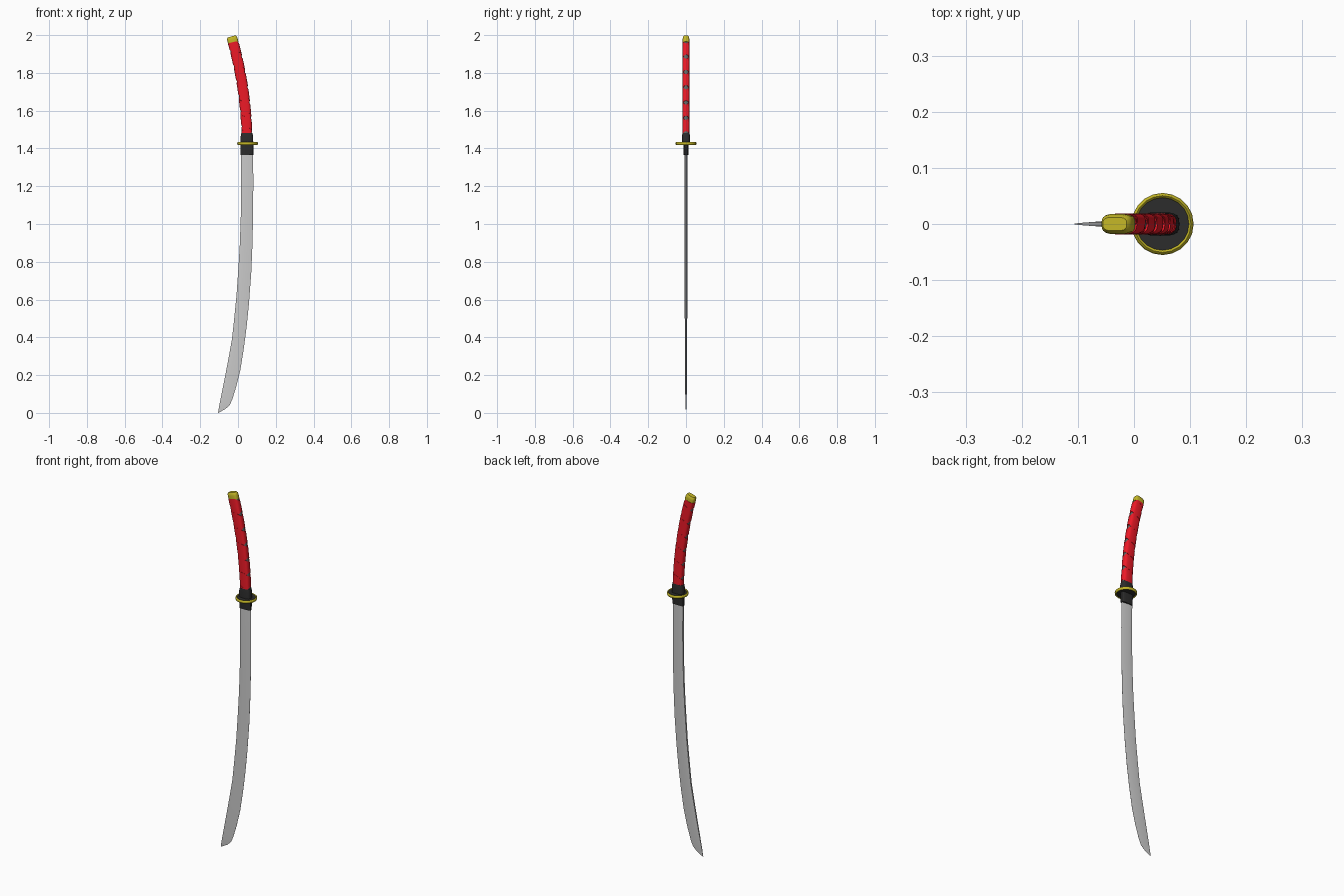
import bpy, bmesh, math
from mathutils import Vector

if "Cube" in bpy.data.objects:
    bpy.data.objects.remove(bpy.data.objects["Cube"])


def material(name, rgb):
    m = bpy.data.materials.new(name)
    m.diffuse_color = (*rgb, 1)
    m.use_nodes = True
    m.node_tree.nodes["Principled BSDF"].inputs["Base Color"].default_value = m.diffuse_color
    return m


gold = material("gold", (0.55, 0.47, 0.02))
black = material("black", (0.025, 0.025, 0.025))
red = material("red", (0.85, 0.01, 0.02))
dark_grey = material("dark_grey", (0.13, 0.14, 0.14))


def loft(name, rings, mat=None, closed=False, angle=35):
    """Skin a list of equal-length point rings; caps the ends unless closed."""
    bm = bmesh.new()
    vs = [[bm.verts.new(p) for p in r] for r in rings]
    n = len(vs[0])
    pairs = list(zip(vs, vs[1:]))
    if closed:
        pairs.append((vs[-1], vs[0]))
    for a, b in pairs:
        for i in range(n):
            j = (i + 1) % n
            bm.faces.new((a[i], a[j], b[j], b[i]))
    if not closed:
        bm.faces.new(vs[0][::-1])
        bm.faces.new(vs[-1])
    bmesh.ops.remove_doubles(bm, verts=bm.verts, dist=1e-5)
    bmesh.ops.recalc_face_normals(bm, faces=bm.faces)
    me = bpy.data.meshes.new(name)
    bm.to_mesh(me)
    bm.free()
    ob = bpy.data.objects.new(name, me)
    bpy.context.collection.objects.link(ob)
    if mat:
        me.materials.append(mat)
    bpy.ops.object.select_all(action='DESELECT')
    bpy.context.view_layer.objects.active = ob
    ob.select_set(True)
    bpy.ops.object.shade_smooth_by_angle(angle=math.radians(angle))
    return ob


Z0, TOP = 1.48, 1.963


def grip_point(z, a, rx, ry):
    """Point at angle a on the rounded grip section at height z of the curved axis."""
    t = max(z - Z0, 0)
    c = Vector((0.047 - 0.03 * t - 0.25 * t * t, 0, z))
    side = Vector((1, 0, 0.03 + 0.5 * t)).normalized()
    u = math.copysign(abs(math.cos(a)) ** 0.6, math.cos(a))
    v = math.copysign(abs(math.sin(a)) ** 0.6, math.sin(a))
    return c + side * (rx * u) + Vector((0, ry * v, 0))


def grip_ring(z, rx, ry, n=20):
    return [grip_point(z, 2 * math.pi * i / n, rx, ry) for i in range(n)]


# Blade: (spine x, spine z, edge x, edge z, half thickness)
stations = [
    (0.015, 1.40, 0.080, 1.40, .0075), (0.017, 1.22, 0.081, 1.22, .0075),
    (0.015, 1.05, 0.080, 1.05, .0072), (0.010, 0.90, 0.076, 0.88, .007),
    (0.003, 0.78, 0.070, 0.74, .007), (-0.008, 0.62, 0.058, 0.58, .0068),
    (-0.020, 0.50, 0.046, 0.46, .0066), (-0.032, 0.39, 0.032, 0.35, .0064),
    (-0.050, 0.29, 0.013, 0.23, .006), (-0.069, 0.19, -0.009, 0.14, .0052),
    (-0.085, 0.11, -0.030, 0.072, .004), (-0.093, 0.07, -0.043, 0.043, .003),
    (-0.100, 0.035, -0.065, 0.022, .002), (-0.106, 0.0, -0.104, 0.0, .0005)]
rings = []
for sx, sz, ex, ez, h in stations:
    s, e = Vector((sx, 0, sz)), Vector((ex, 0, ez))
    ridge = s.lerp(e, 0.3)
    y = Vector((0, h, 0))
    rings.append([s - y * 0.7, ridge - y, e - y * 0.05,
                  e + y * 0.05, ridge + y, s + y * 0.7])
loft("blade", rings)

# Black collars on both sides of the guard
loft("blade_collar", [grip_ring(1.365, .034, .012), grip_ring(1.425, .035, .014)], black)
loft("grip_collar", [grip_ring(1.425, .034, .021), grip_ring(1.465, .033, .021),
                     grip_ring(1.482, .029, .019)], black)

# Round guard: black plate with a gold rim
GX, GZ, SIDES = 0.051, 1.426, 20


def circle(r, z):
    return [(GX + r * math.cos(2 * math.pi * i / SIDES),
             r * math.sin(2 * math.pi * i / SIDES), z) for i in range(SIDES)]


loft("guard_plate", [circle(.049, GZ - .005), circle(.049, GZ + .005)], black)
profile = [(.0505 + .0048 * math.cos(k * math.pi / 4), GZ + .0085 * math.sin(k * math.pi / 4))
           for k in range(8)]
loft("guard_rim", [circle(r, z) for r, z in profile], gold, closed=True, angle=50)

# Curved grip core
loft("grip_core", [grip_ring(Z0 - .005 + (TOP - Z0) * i / 12, .0255, .0155)
                   for i in range(13)], dark_grey)

# Two opposed ribbon helices crossing on the narrow sides of the grip
PITCH, WIDTH, STEPS = 0.08, 0.057, 20
for name, sign, lift in (("wrap_right", 1, 0), ("wrap_left", -1, .0008)):
    rings = []
    for i in range(int((TOP - Z0) / PITCH * STEPS) + STEPS + 1):
        mid = Z0 - PITCH / 2 + PITCH * i / STEPS
        lo = min(max(mid - WIDTH / 2, Z0), TOP)
        hi = min(max(mid + WIDTH / 2, Z0), TOP)
        if hi - lo < 0.004:
            continue
        a = sign * 2 * math.pi * i / STEPS
        rings.append([grip_point(lo, a, .025, .015),
                      grip_point(lo, a, .0278 + lift, .0178 + lift),
                      grip_point(hi, a, .0278 + lift, .0178 + lift),
                      grip_point(hi, a, .025, .015)])
    loft(name, rings, red)

# Gold pommel cap
loft("pommel", [grip_ring(1.958, .0275, .0175), grip_ring(1.978, .028, .018),
                grip_ring(1.987, .0265, .0165), grip_ring(1.993, .022, .012)], gold)
